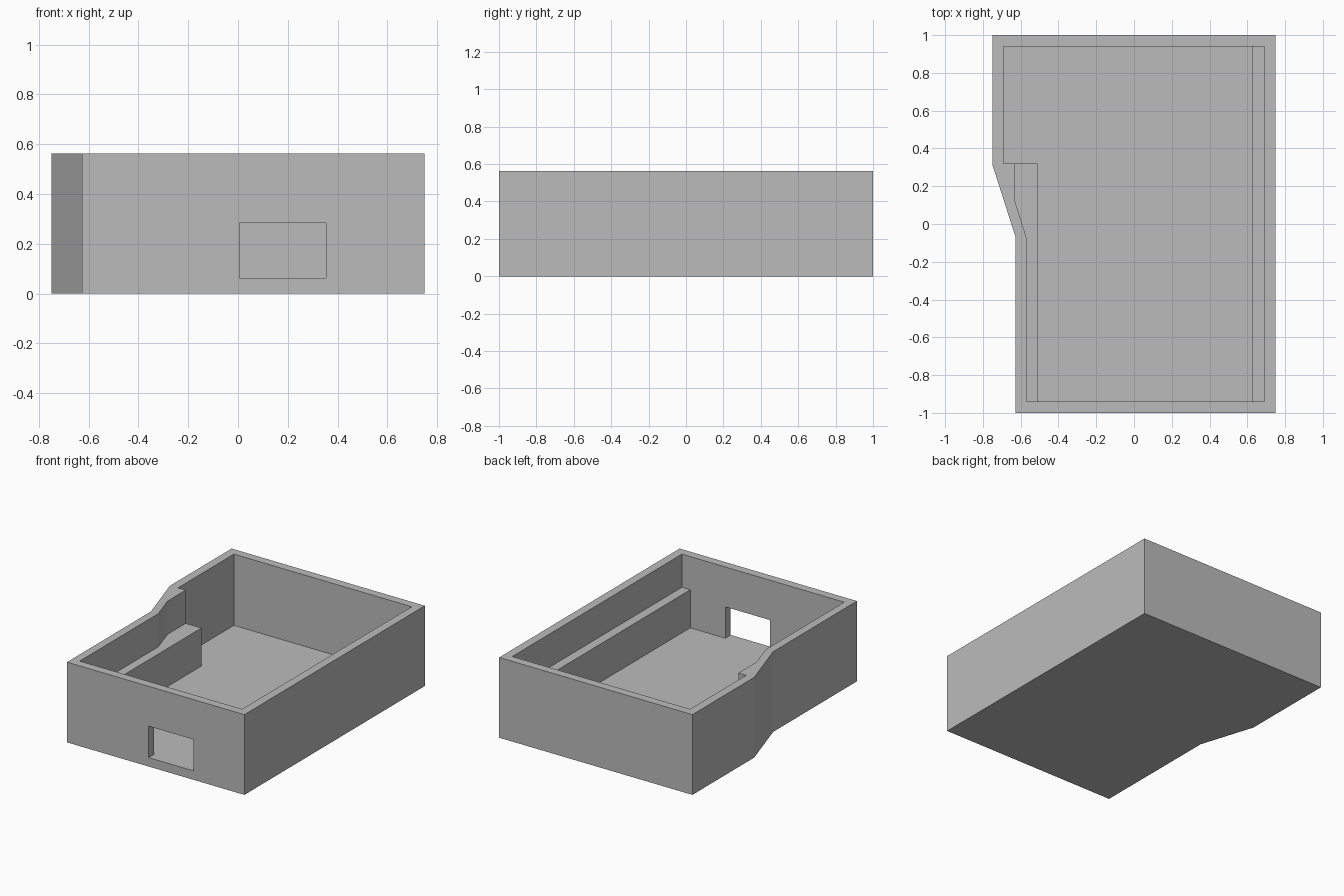
import bpy
import bmesh

if "Cube" in bpy.data.objects:
    bpy.data.objects.remove(bpy.data.objects["Cube"], do_unlink=True)

HEIGHT, FLOOR, LEDGE = 0.563, 0.063, 0.33

grey = bpy.data.materials.new("plain grey")
grey.use_nodes = True
colour = (0.5, 0.5, 0.5, 1)
grey.diffuse_color = colour
grey.node_tree.nodes["Principled BSDF"].inputs["Base Color"].default_value = colour


def prism(name, outline, bottom, top):
    """Extrude a plan outline between two heights."""
    bm = bmesh.new()
    base = bm.faces.new([bm.verts.new((x, y, bottom)) for x, y in outline])
    up = bmesh.ops.extrude_face_region(bm, geom=[base])["geom"]
    verts = [v for v in up if isinstance(v, bmesh.types.BMVert)]
    bmesh.ops.translate(bm, verts=verts, vec=(0, 0, top - bottom))
    bmesh.ops.recalc_face_normals(bm, faces=bm.faces)
    mesh = bpy.data.meshes.new(name)
    bm.to_mesh(mesh)
    bm.free()
    mesh.materials.append(grey)
    obj = bpy.data.objects.new(name, mesh)
    bpy.context.collection.objects.link(obj)
    return obj


def rect(x0, x1, y0, y1):
    return [(x0, y0), (x1, y0), (x1, y1), (x0, y1)]


def cut(target, cutter):
    """Subtract a cutter and remove it afterwards."""
    cutter.hide_render = True
    mod = target.modifiers.new("cut", "BOOLEAN")
    mod.operation = "DIFFERENCE"
    mod.solver = "EXACT"
    mod.object = cutter
    bpy.context.view_layer.objects.active = target
    bpy.ops.object.modifier_apply(modifier=mod.name)
    bpy.data.objects.remove(cutter, do_unlink=True)


# Tray body with a stepped-in side
tray = prism("tray_body", [(-0.75, 1), (-0.75, 0.315), (-0.627, -0.07),
                           (-0.627, -1), (0.75, -1), (0.75, 1)], 0, HEIGHT)

# Hollow interior
cut(tray, prism("cavity_cutter", [(-0.69, 0.94), (-0.69, 0.32), (-0.63, 0.32),
                                  (-0.63, 0.12), (-0.57, -0.07), (-0.57, -0.94),
                                  (0.69, -0.94), (0.69, 0.94)], FLOOR, 0.7))

# Rectangular opening through the front wall
cut(tray, prism("window_cutter", rect(0.007, 0.353, -1.1, -0.9), FLOOR, 0.283))

# Inner ledges, sunk slightly into the walls and floor
prism("stepped_side_ledge", [(-0.508, 0.32), (-0.63, 0.32), (-0.64, 0.12),
                             (-0.58, -0.07), (-0.58, -0.95), (-0.508, -0.95)],
      0.05, LEDGE)
prism("straight_side_ledge", rect(0.625, 0.70, -0.95, 0.95), 0.05, LEDGE)
